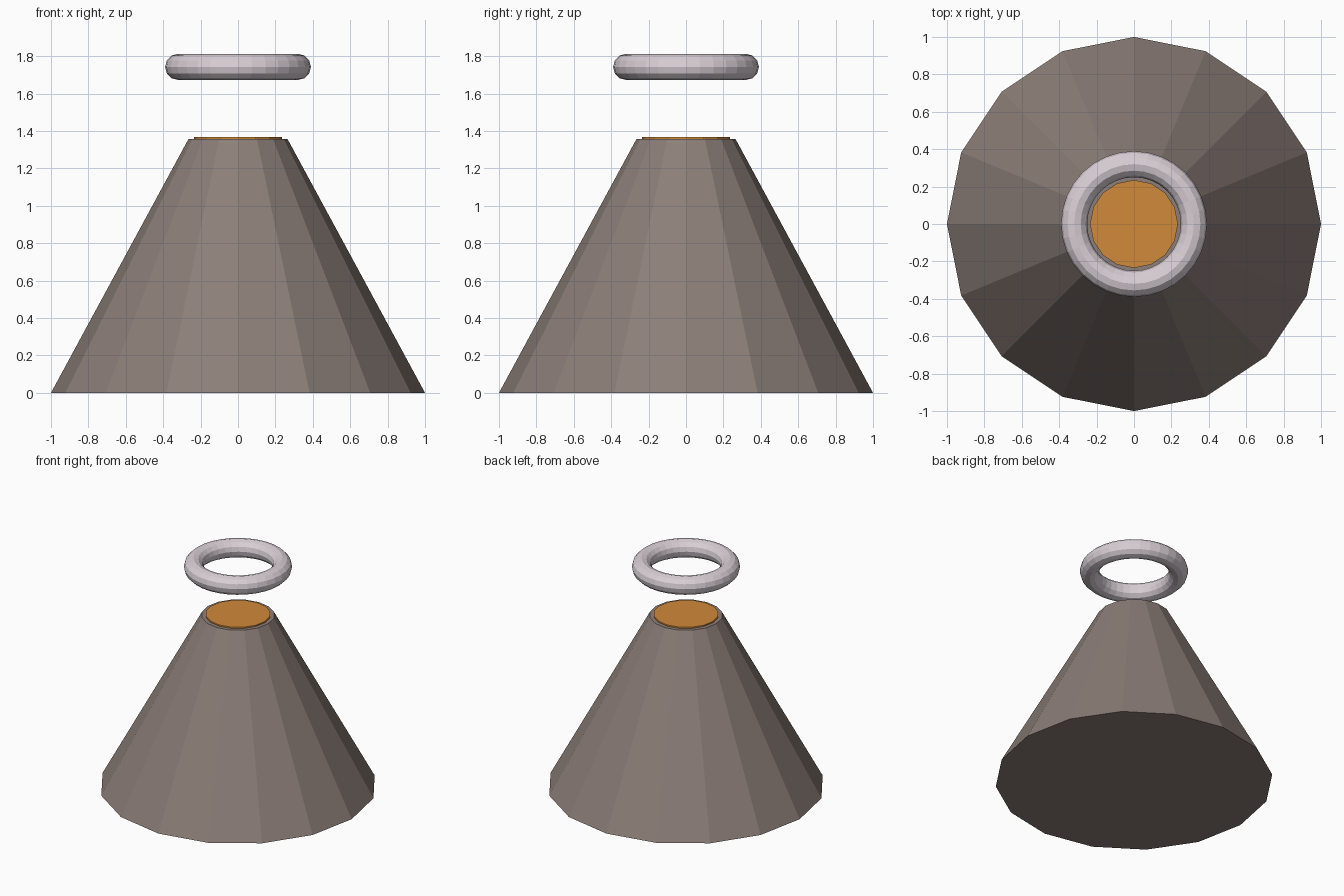
import bpy
import bmesh
from math import cos, sin, tau

cube = bpy.data.objects.get("Cube")
if cube:
    bpy.data.objects.remove(cube, do_unlink=True)


def material(name, rgb):
    mat = bpy.data.materials.new(name)
    mat.use_nodes = True
    mat.diffuse_color = (*rgb, 1)
    mat.node_tree.nodes["Principled BSDF"].inputs["Base Color"].default_value = (*rgb, 1)
    return mat


def add_object(name, bm, mat):
    bmesh.ops.recalc_face_normals(bm, faces=bm.faces)
    mesh = bpy.data.meshes.new(name)
    bm.to_mesh(mesh)
    bm.free()
    mesh.materials.append(mat)
    obj = bpy.data.objects.new(name, mesh)
    bpy.context.collection.objects.link(obj)
    return obj


def frustum(name, sides, r_bottom, r_top, z_bottom, z_top, mat):
    bm = bmesh.new()
    bmesh.ops.create_cone(bm, cap_ends=True, segments=sides, radius1=r_bottom,
                          radius2=r_top, depth=z_top - z_bottom)
    bmesh.ops.translate(bm, verts=bm.verts, vec=(0, 0, (z_bottom + z_top) / 2))
    return add_object(name, bm, mat)


def ring(name, major, minor, z, around, across, mat):
    bm = bmesh.new()
    loops = []
    for i in range(around):
        a = tau * i / around
        loop = []
        for j in range(across):
            b = tau * j / across
            r = major + minor * cos(b)
            loop.append(bm.verts.new((r * cos(a), r * sin(a), z + minor * sin(b))))
        loops.append(loop)
    for i in range(around):
        here, there = loops[i], loops[(i + 1) % around]
        for j in range(across):
            k = (j + 1) % across
            bm.faces.new((here[j], there[j], there[k], here[k]))
    return add_object(name, bm, mat)


rock = material("brown rock", (0.262, 0.209, 0.188))
lava = material("orange lava", (0.64, 0.255, 0.042))
smoke = material("pale smoke", (0.694, 0.623, 0.665))

# Faceted mountain with a flat top
frustum("mountain", 16, 1.0, 0.265, 0, 1.357, rock)
# Thin glowing disc in the summit
frustum("lava_disc", 16, 0.235, 0.235, 1.345, 1.367, lava)
# Floating smoke ring
ring("smoke_ring", 0.32, 0.07, 1.743, 32, 12, smoke)
